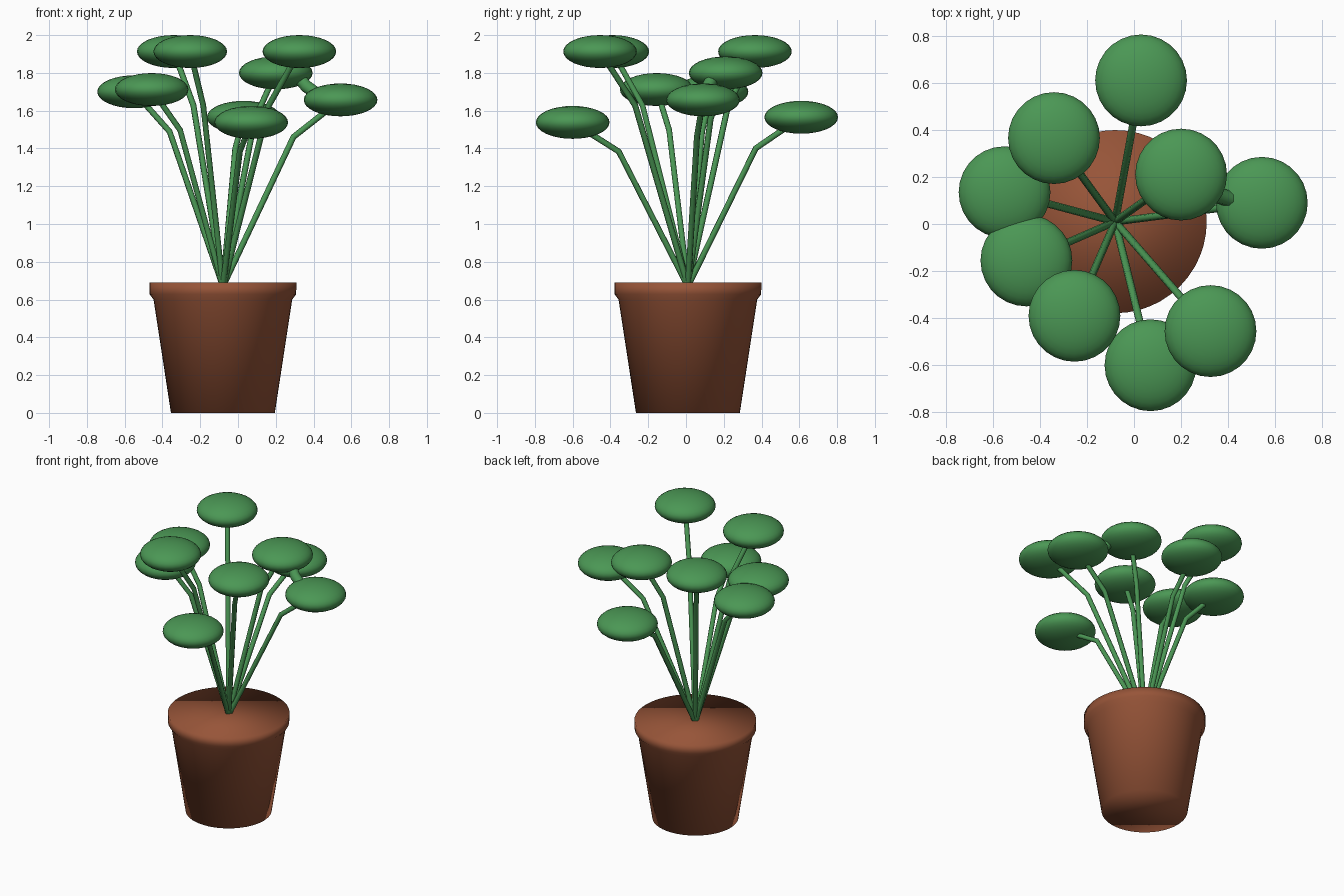
import bpy, bmesh, math
from mathutils import Vector

if "Cube" in bpy.data.objects:
    bpy.data.objects.remove(bpy.data.objects["Cube"])

BASE = Vector((-0.08, 0.01, 0.67))


def material(name, color):
    m = bpy.data.materials.new(name)
    m.diffuse_color = (*color, 1)
    m.use_nodes = True
    m.node_tree.nodes["Principled BSDF"].inputs["Base Color"].default_value = m.diffuse_color
    return m


green = material("leaf_green", (0.07, 0.31, 0.09))
clay = material("clay_brown", (0.31, 0.09, 0.04))


def add_mesh(name, bm, mat, location=(0, 0, 0)):
    for f in bm.faces:
        f.smooth = True
    me = bpy.data.meshes.new(name)
    bm.to_mesh(me)
    bm.free()
    me.materials.append(mat)
    ob = bpy.data.objects.new(name, me)
    ob.location = location
    bpy.context.collection.objects.link(ob)
    return ob


def tube(name, points, radius):
    cu = bpy.data.curves.new(name, 'CURVE')
    cu.dimensions = '3D'
    cu.bevel_depth = radius
    cu.bevel_resolution = 2
    cu.use_fill_caps = True
    sp = cu.splines.new('POLY')
    sp.points.add(len(points) - 1)
    for p, co in zip(sp.points, points):
        p.co = (*co, 1)
    cu.materials.append(green)
    ob = bpy.data.objects.new(name, cu)
    bpy.context.collection.objects.link(ob)
    bpy.ops.object.select_all(action='DESELECT')
    ob.select_set(True)
    bpy.context.view_layer.objects.active = ob
    bpy.ops.object.convert(target='MESH')


# Pot: turned profile with a thick rim, closed at soil level and at the base
profile = [(0.275, 0), (0.367, 0.60), (0.388, 0.628), (0.389, 0.69)]
sides = 48
bm = bmesh.new()
rings = []
for r, z in profile:
    rings.append([bm.verts.new((r * math.cos(2 * math.pi * i / sides),
                                r * math.sin(2 * math.pi * i / sides), z))
                  for i in range(sides)])
for low, high in zip(rings, rings[1:]):
    for i in range(sides):
        j = (i + 1) % sides
        bm.faces.new((low[i], low[j], high[j], high[i]))
bm.faces.new(rings[0][::-1])
bm.faces.new(rings[-1])
add_mesh("pot", bm, clay, (BASE.x, BASE.y, 0))

# Leaf centres
leaves = [
    (0.03, 0.61, 1.565), (-0.34, 0.365, 1.913), (-0.55, 0.135, 1.70),
    (-0.457, -0.155, 1.712), (-0.253, -0.39, 1.913), (0.07, -0.60, 1.538),
    (0.325, -0.455, 1.913), (0.20, 0.21, 1.80), (0.543, 0.09, 1.657),
]
for n, c in enumerate(leaves, 1):
    # Flattened round leaf
    bm = bmesh.new()
    bmesh.ops.create_uvsphere(bm, u_segments=28, v_segments=16, radius=1)
    bmesh.ops.scale(bm, vec=(0.195, 0.195, 0.087), verts=bm.verts)
    add_mesh(f"leaf_{n}", bm, green, c)
    # Bent stem from soil to leaf
    tip = Vector(c)
    knee = BASE.lerp(tip, 0.6)
    knee.z = 0.65 * tip.z + 0.384
    tube(f"stem_{n}", [BASE, knee, tip], 0.016)

# Small bridge joining two neighbouring leaves
tube("leaf_bridge", [(0.31, 0.15, 1.79), (0.36, 0.12, 1.73), (0.43, 0.10, 1.68)], 0.035)
